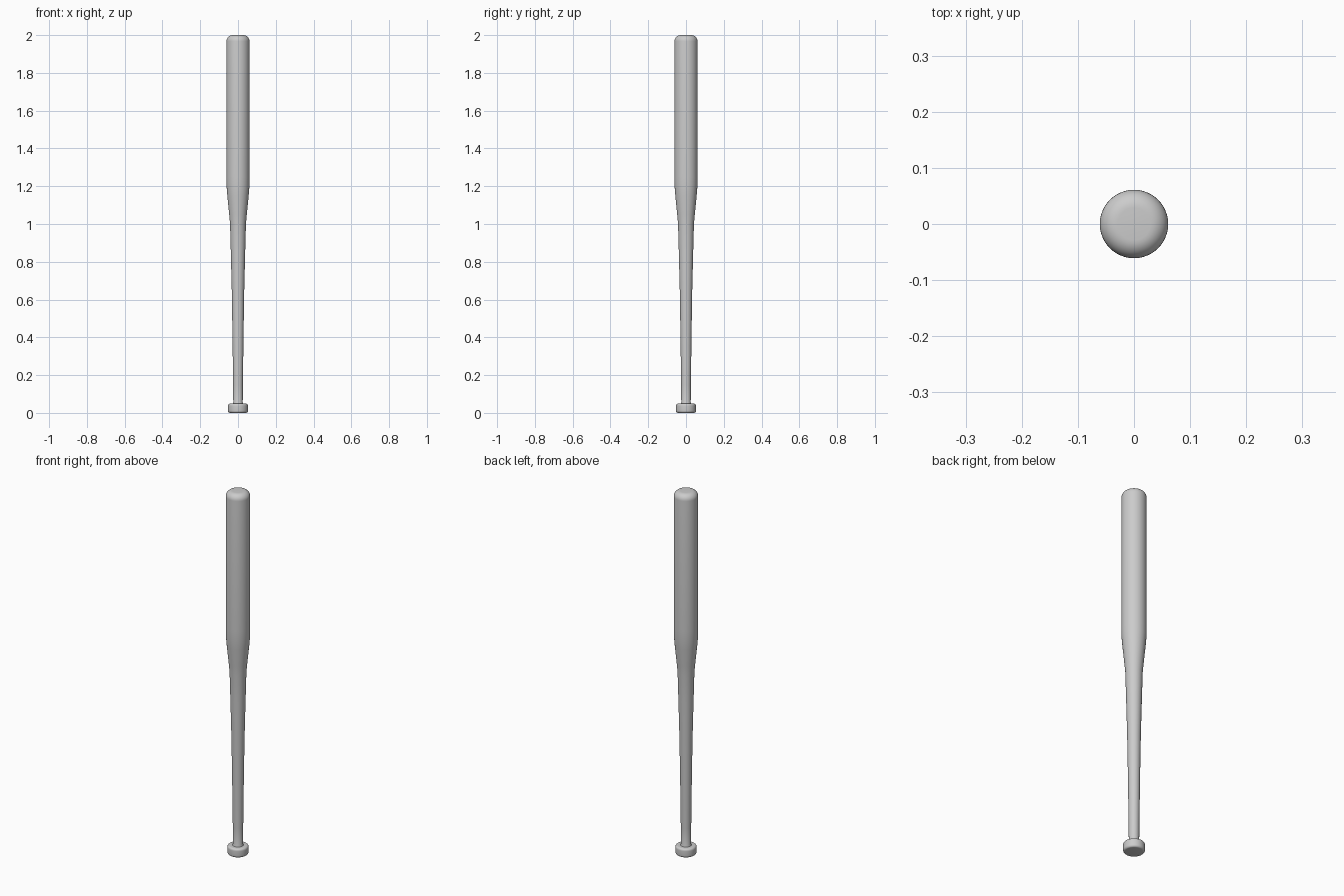
import bpy, bmesh, math

if "Cube" in bpy.data.objects:
    bpy.data.objects.remove(bpy.data.objects["Cube"])


def lathe(name, profile, sides=48):
    """Spin a (radius, height) profile around z; ends lie on the axis."""
    bm = bmesh.new()
    verts = [bm.verts.new((r, 0, z)) for r, z in profile]
    edges = [bm.edges.new(p) for p in zip(verts, verts[1:])]
    bmesh.ops.spin(bm, geom=verts + edges, cent=(0, 0, 0), axis=(0, 0, 1),
                   angle=math.tau, steps=sides, use_merge=True)
    bmesh.ops.remove_doubles(bm, verts=bm.verts, dist=1e-5)
    bmesh.ops.recalc_face_normals(bm, faces=bm.faces)
    mesh = bpy.data.meshes.new(name)
    bm.to_mesh(mesh)
    bm.free()
    obj = bpy.data.objects.new(name, mesh)
    bpy.context.collection.objects.link(obj)
    bpy.ops.object.select_all(action='DESELECT')
    obj.select_set(True)
    bpy.context.view_layer.objects.active = obj
    bpy.ops.object.shade_smooth_by_angle(angle=math.radians(35))
    return obj


def arc(cx, cz, rx, rz, start, end, steps=6):
    """Elliptical corner of a profile, angles in degrees."""
    angles = [math.radians(start + (end - start) * i / steps) for i in range(steps + 1)]
    return [(cx + rx * math.cos(a), cz + rz * math.sin(a)) for a in angles]


# Bat: rounded knob, slim handle, taper, barrel and rounded tip in one profile
knob = [(0, 0)] + arc(0.043, 0.012, 0.01, 0.012, -90, 0) + arc(0.043, 0.037, 0.01, 0.012, 0, 90)
handle = [(0.027, 0.049), (0.025, 0.055), (0.026, 0.15), (0.029, 0.4),
          (0.033, 0.65), (0.038, 0.85), (0.042, 1.0)]
barrel = [(0.0465, 1.05), (0.0565, 1.15), (0.0605, 1.2), (0.061, 1.25)]
tip = arc(0.029, 1.968, 0.032, 0.032, 0, 90, 8) + [(0, 2.0)]
lathe("bat", knob + handle + barrel + tip)
